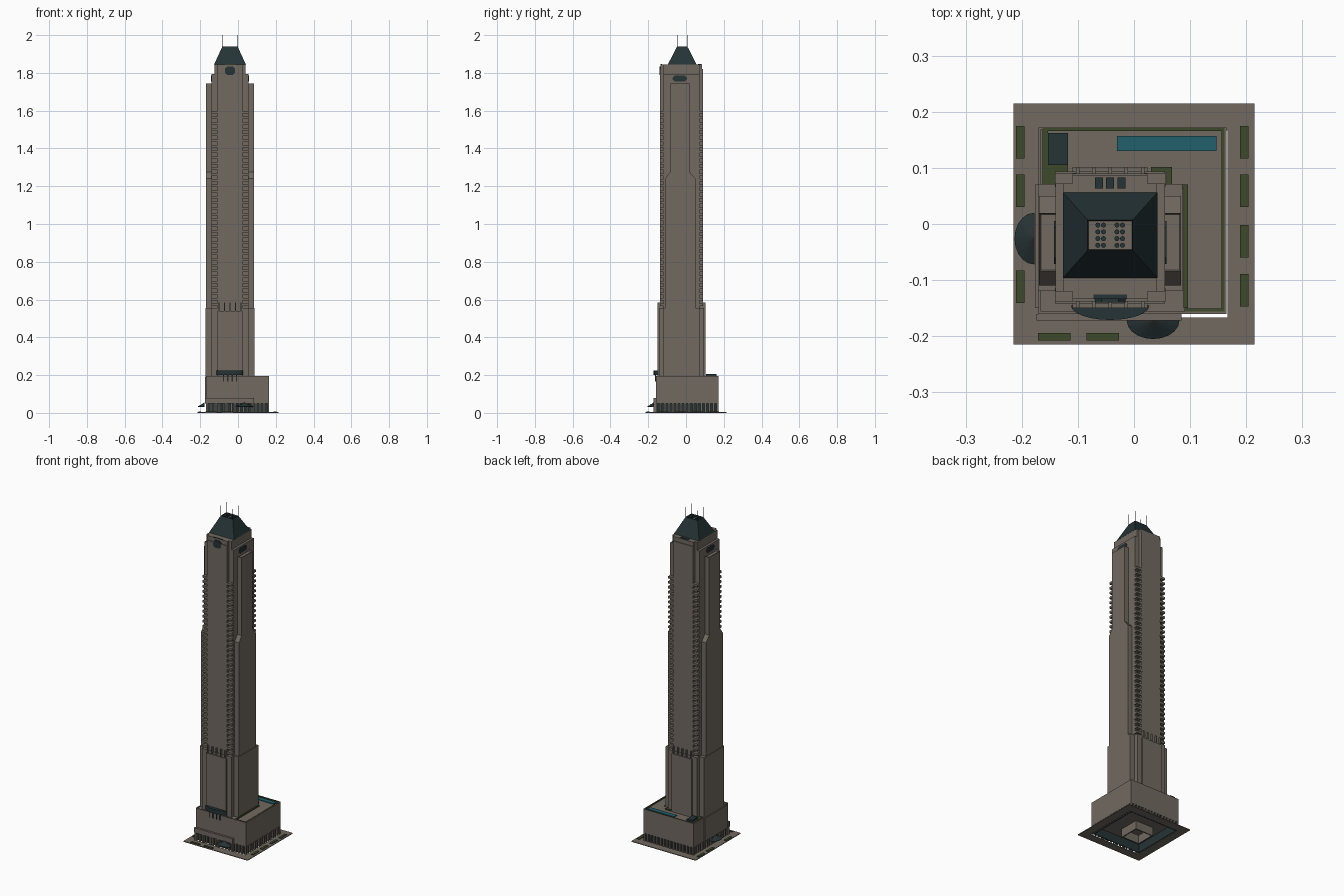
import bpy, bmesh, math

cube = bpy.data.objects.get("Cube")
if cube:
    bpy.data.objects.remove(cube, do_unlink=True)


def material(name, r, g, b):
    m = bpy.data.materials.new(name)
    m.use_nodes = True
    m.diffuse_color = (r, g, b, 1)
    m.node_tree.nodes["Principled BSDF"].inputs["Base Color"].default_value = (r, g, b, 1)
    return m


STONE = material("warm grey stone", .165, .143, .119)
GLASS = material("dark green glass", .018, .033, .036)
HEDGE = material("hedge green", .047, .068, .024)
POOL = material("pool teal", .016, .115, .145)
METAL = material("dark metal", .025, .025, .025)

CX, CY = -.0425, -.024          # tower axis
LOBBY, ROOF = .05, .19          # podium levels
PX0, PX1, PY0, PY1 = -.17, .165, -.16, .172


def finish(name, bm, *mats):
    bmesh.ops.recalc_face_normals(bm, faces=bm.faces)
    me = bpy.data.meshes.new(name)
    bm.to_mesh(me)
    bm.free()
    for m in mats:
        me.materials.append(m)
    ob = bpy.data.objects.new(name, me)
    bpy.context.collection.objects.link(ob)
    return ob


def add_prism(bm, pts, axis, a, b):
    place = {"x": lambda u, v, w: (w, u, v),
             "y": lambda u, v, w: (u, w, v),
             "z": lambda u, v, w: (u, v, w)}[axis]
    low = [bm.verts.new(place(u, v, a)) for u, v in pts]
    high = [bm.verts.new(place(u, v, b)) for u, v in pts]
    bm.faces.new(low)
    bm.faces.new(high)
    n = len(pts)
    for i in range(n):
        j = (i + 1) % n
        bm.faces.new((low[i], low[j], high[j], high[i]))


def prism(name, pts, axis, a, b, mat):
    bm = bmesh.new()
    add_prism(bm, pts, axis, a, b)
    return finish(name, bm, mat)


def boxes(name, items, mat):
    """Each item is x0, x1, y0, y1, z0, z1."""
    bm = bmesh.new()
    for x0, x1, y0, y1, z0, z1 in items:
        add_prism(bm, [(x0, y0), (x1, y0), (x1, y1), (x0, y1)], "z", z0, z1)
    return finish(name, bm, mat)


def tier(name, hx, hy, z0, z1, mat=STONE):
    return boxes(name, [(CX - hx, CX + hx, CY - hy, CY + hy, z0, z1)], mat)


def ring(x0, x1, y0, y1, w, z0, z1):
    return [(x0, x1, y0, y0 + w, z0, z1), (x0, x1, y1 - w, y1, z0, z1),
            (x0, x0 + w, y0 + w, y1 - w, z0, z1), (x1 - w, x1, y0 + w, y1 - w, z0, z1)]


# Pavement around an open lobby
boxes("pavement", ring(-.215, .215, -.215, .215, .048, 0, .004), STONE)

# Podium, entrance wing and terrace parapet
boxes("podium", [(PX0, PX1, PY0, PY1, LOBBY, ROOF)], STONE)
boxes("terrace_parapet", ring(PX0, PX1, PY0, PY1, .004, ROOF, ROOF + .005), STONE)
boxes("entrance_wing", [(PX0 - .004, .085, -.172, PY0, LOBBY, .08)], STONE)
boxes("lobby_glazing", ring(PX0 + .008, PX1 - .008, PY0 + .008, PY1 - .008, .004, 0, LOBBY), GLASS)
boxes("lobby_core", ring(-.1, .02, -.08, .04, .006, 0, LOBBY), STONE)

# Colonnade of piers
piers = []
COUNT, P = 15, .010
for i in range(COUNT + 1):
    x = PX0 + (PX1 - PX0 - P) * i / COUNT
    y = PY0 + (PY1 - PY0 - P) * i / COUNT
    piers += [(x, x + P, PY0, PY0 + P, 0, LOBBY), (x, x + P, PY1 - P, PY1, 0, LOBBY),
              (PX0, PX0 + P, y, y + P, 0, LOBBY), (PX1 - P, PX1, y, y + P, 0, LOBBY)]
boxes("colonnade_piers", piers, STONE)
boxes("wing_piers", [(x, x + P, -.172, PY0, 0, LOBBY) for x in (PX0, -.12, -.07, -.02, .075)], STONE)

# Lower tower shaft
tier("lower_shaft", .098, .118, ROOF, .555)
tier("lower_wide_shaft", .129, .095, ROOF, .555)
tier("lower_centre_bay", .067, .126, ROOF, .54)
boxes("base_shoulder", [(PX0 - .006, .085, -.15, .07, .05, ROOF)], STONE)

# Upper tower shaft with stepped crown
tier("main_shaft", .0975, .096, .555, 1.795)
tier("crown_block", .083, .096, 1.795, 1.845)
tier("centre_bay", .067, .114, .54, 1.82)
tier("centre_bay_cap", .067, .110, 1.82, 1.845)

# Side bays that narrow on the way up, with sunken roofs
outline = [(-.11, ROOF), (-.11, 1.24), (-.085, 1.275), (-.085, 1.745),
           (.02, 1.745), (.02, 1.275), (.05, 1.24), (.05, ROOF)]
for side, name in ((-1, "right_side_bay"), (1, "left_side_bay")):
    bm = bmesh.new()
    add_prism(bm, outline, "x", CX + side * .09, CX + side * .1265)
    bmesh.ops.recalc_face_normals(bm, faces=bm.faces)
    top = [f for f in bm.faces if f.normal.z > .9]
    bmesh.ops.inset_individual(bm, faces=top, thickness=.004, depth=-.008)
    finish(name, bm, STONE)

# Stacked corner balconies
slabs = []
LEVELS = 35
for i in range(LEVELS):
    z = .565 + i * .03
    for sx in (-1, 1):
        for sy in (-1, 1):
            xs = sorted((CX + sx * .06, CX + sx * .0985))
            ys = sorted((CY + sy * .09, CY + sy * .1145))
            slabs.append((*xs, *ys, z, z + .013))
boxes("corner_balconies", slabs, STONE)

# Fins where the lower centre bay ends
boxes("bay_fins", [(CX + k * .029 - .003, CX + k * .029 + .003, CY + s * .119 - .007,
                    CY + s * .119 + .007, .53, .585)
                   for k in (-2, -1, 0, 1, 2) for s in (-1, 1)], STONE)


def octagon(cu, cv, hu, hv, cut):
    return [(cu - hu, cv - hv + cut), (cu - hu + cut, cv - hv), (cu + hu - cut, cv - hv),
            (cu + hu, cv - hv + cut), (cu + hu, cv + hv - cut), (cu + hu - cut, cv + hv),
            (cu - hu + cut, cv + hv), (cu - hu, cv + hv - cut)]


# Crown windows
prism("front_crown_window", octagon(CX, 1.812, .027, .022, .012), "y", CY - .116, CY - .108, GLASS)
for side, name in ((-1, "right_crown_window"), (1, "left_crown_window")):
    prism(name, octagon(-.033, 1.77, .038, .015, .011), "x", CX + side * .092, CX + side * .1005, GLASS)
boxes("rear_skylights", [(CX + k * .02 - .007, CX + k * .02 + .007, .063, .083, 1.84, 1.848)
                         for k in (-1, 0, 1)], GLASS)
boxes("front_roof_slot", [(CX - .03, CX + .03, -.134, -.126, 1.84, 1.847)], GLASS)

# Glass pyramid roof with a sunken plant deck
RY = -.02
bm = bmesh.new()
add_prism(bm, [(-1, -1), (1, -1), (1, 1), (-1, 1)], "z", 1.845, 1.94)
for v in bm.verts:
    high = v.co.z > 1.9
    v.co.x = CX + v.co.x * (.04 if high else .084)
    v.co.y = RY + v.co.y * (.027 if high else .076)
bmesh.ops.recalc_face_normals(bm, faces=bm.faces)
deck = [f for f in bm.faces if f.normal.z > .9]
bmesh.ops.inset_individual(bm, faces=deck, thickness=.002, depth=-.012)
deck[0].material_index = 1
finish("pyramid_roof", bm, GLASS, STONE)


def disc(cx, cy, r, n):
    return [(cx + r * math.cos(math.tau * i / n), cy + r * math.sin(math.tau * i / n)) for i in range(n)]


# Cooling units and masts
bm = bmesh.new()
for sx in (-1, 1):
    for k in range(4):
        for dx in (-.005, .005):
            add_prism(bm, disc(CX + sx * .017 + dx, RY - .018 + k * .012, .0045, 8), "z", 1.926, 1.936)
finish("cooling_units", bm, GLASS)
bm = bmesh.new()
for sx in (-1, 1):
    for sy in (-1, 1):
        add_prism(bm, disc(CX + sx * .04, RY + sy * .027, .0012, 6), "z", 1.925, 2)
finish("masts", bm, METAL)

# Curved canopy above the front, on struts
arc = [(CX + .07 * math.cos(t), -.145 - .026 * math.sin(t))
       for t in (math.pi * i / 12 for i in range(13))]
prism("front_canopy", arc, "z", .2, .225, GLASS)
boxes("canopy_struts", [(CX + k * .017 - .003, CX + k * .017 + .003, -.164, -.158, .165, .2)
                        for k in (-2, -.7, .7, 2)], METAL)


def fan_canopy(name, cx, cy, start, rx, ry):
    """Half-round sloping glass canopy with raised ribs."""
    bm = bmesh.new()
    hub = bm.verts.new((cx, cy, .054))
    ribs = bmesh.new()
    n = 10
    rim = []
    for i in range(n + 1):
        t = start + math.pi * i / n
        rim.append(bm.verts.new((cx + rx * math.cos(t), cy + ry * math.sin(t), .034)))
        ex, ey = rim[-1].co.x, rim[-1].co.y
        nx, ny = -math.sin(t) * .0007, math.cos(t) * .0007
        ribs.faces.new([ribs.verts.new(p) for p in (
            (cx - nx, cy - ny, .055), (ex - nx, ey - ny, .035),
            (ex + nx, ey + ny, .035), (cx + nx, cy + ny, .055))])
    for a, b in zip(rim, rim[1:]):
        bm.faces.new((hub, a, b))
    ob = finish(name, bm, GLASS)
    ob.modifiers.new("thickness", "SOLIDIFY").thickness = .002
    finish(name + "_ribs", ribs, METAL)


fan_canopy("front_entrance_canopy", .034, -.172, math.pi, .047, .033)
fan_canopy("right_entrance_canopy", -.178, -.026, math.pi / 2, .035, .046)

# Roof terrace: pool, pavilion and hedges
boxes("pool", [(-.03, .147, .13, .157, ROOF, ROOF + .004)], POOL)
boxes("pavilion", [(-.153, -.118, .105, .162, ROOF, .206)], GLASS)
edge = ring(PX0 + .007, PX1 - .004, PY0 + .004, PY1 - .001, .005, ROOF, .196)
hedges = [edge[1], edge[3], (.09, PX1 - .004, -.156, -.151, ROOF, .196),
          (.088, .096, -.15, .068, ROOF, .196), (.06, .096, .062, .07, ROOF, .196),
          (.03, .066, .092, .102, ROOF, .196), (.058, .068, .07, .102, ROOF, .196),
          (-.163, -.153, .07, .168, ROOF, .196), (-.153, -.118, .07, .105, ROOF, .194)]
boxes("terrace_hedges", hedges, HEDGE)

# Street planters
beds = [(-.21, -.195, y, y + .058, .004, .008) for y in (-.141, .03, .117)]
beds += [(.189, .204, y, y + .058, .004, .008) for y in (-.147, -.06, .03, .117)]
beds += [(x, x + .058, -.208, -.194, .004, .008) for x in (-.171, -.085)]
boxes("street_planters", beds, HEDGE)
